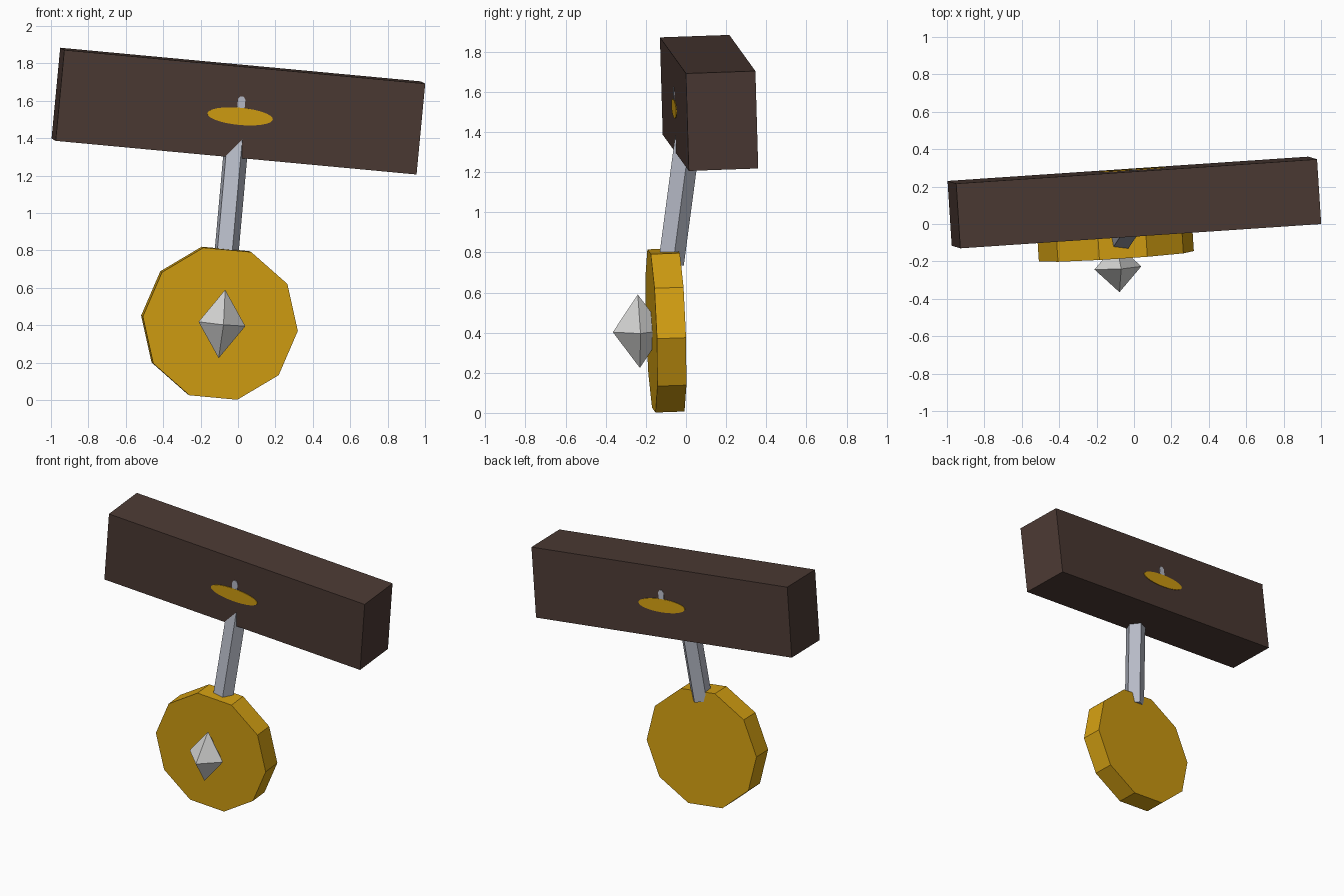
import bpy, bmesh, math
from mathutils import Vector, Matrix

if "Cube" in bpy.data.objects:
    bpy.data.objects.remove(bpy.data.objects["Cube"])

# Shared tilted frame of the model: length, depth and height directions
EX = Vector((1.93, 0.13, -0.18)).normalized()
EY = Vector((-0.02, 0.345, 0.012))
EY = (EY - EY.dot(EX) * EX).normalized()
EZ = EX.cross(EY)
TILT = Matrix((EX, EY, EZ)).transposed().to_4x4()


def material(name, rgb):
    m = bpy.data.materials.new(name)
    m.diffuse_color = (*rgb, 1)
    m.use_nodes = True
    m.node_tree.nodes["Principled BSDF"].inputs["Base Color"].default_value = m.diffuse_color
    return m


BROWN = material("dark_brown", (0.072, 0.042, 0.034))
GOLD = material("gold", (0.65, 0.345, 0.006))
STEEL = material("steel", (0.479, 0.503, 0.578))
GEM = material("pale_grey", (0.68, 0.68, 0.67))


def finish(name, bm, mat, matrix):
    bmesh.ops.recalc_face_normals(bm, faces=bm.faces)
    mesh = bpy.data.meshes.new(name)
    bm.to_mesh(mesh)
    bm.free()
    mesh.transform(matrix)
    mesh.materials.append(mat)
    obj = bpy.data.objects.new(name, mesh)
    bpy.context.collection.objects.link(obj)
    return obj


def place(center):
    return Matrix.Translation(center) @ TILT


def prism(name, points, depth, mat, matrix):
    """Extrude a local x/z outline along local y."""
    bm = bmesh.new()
    rings = [[bm.verts.new((x, y, z)) for x, z in points]
             for y in (-depth / 2, depth / 2)]
    n = len(points)
    for ring in rings:
        bm.faces.new(ring)
    for i in range(n):
        j = (i + 1) % n
        bm.faces.new((rings[0][i], rings[0][j], rings[1][j], rings[1][i]))
    return finish(name, bm, mat, matrix)


def ellipse(n, rx, rz):
    return [(rx * math.cos(math.tau * i / n), rz * math.sin(math.tau * i / n))
            for i in range(n)]


# Head block
head = Vector((0.002, 0.115, 1.545))
prism("head_block", [(-0.971, -0.244), (0.971, -0.244), (0.971, 0.244), (-0.971, 0.244)],
      0.347, BROWN, place(head))

# Oval inlay and small pin, showing flush on the front and back faces
prism("oval_inlay", ellipse(32, 0.176, 0.046), 0.355, GOLD, place(head - 0.022 * EZ))
prism("inlay_pin", [(-0.02, 0.0), (0.02, 0.0), (0.02, 0.07), (0.009, 0.085),
                    (-0.009, 0.085), (-0.02, 0.07)], 0.353, STEEL, place(head))

# Ten-sided disc
prism("pommel_disc", ellipse(10, 0.417, 0.417), 0.145, GOLD,
      place(Vector((-0.099, -0.10, 0.411))))

# Five-sided handle rod, leaning back and to the right
axis = Vector((0.09, 0.133, 1))
base = Vector((-0.063, -0.071, 0.8))
bm = bmesh.new()
rings = []
for z in (0.745, 1.5):
    c = base + axis * (z - 0.8)
    ring = []
    for i in range(5):
        a = math.radians(83 + 72 * i)
        x, y = 0.068 * math.cos(a), 0.068 * math.sin(a)
        ring.append(bm.verts.new(c + Vector((x, y, -0.09 * x - 0.133 * y))))
    rings.append(ring)
    bm.faces.new(ring)
for i in range(5):
    j = (i + 1) % 5
    bm.faces.new((rings[0][i], rings[0][j], rings[1][j], rings[1][i]))
finish("handle_rod", bm, STEEL, Matrix())

# Octahedral gem set in the front of the disc
bm = bmesh.new()
rx, ry, rz = 0.126, 0.13, 0.184
top, bottom = bm.verts.new((0, 0, rz)), bm.verts.new((0, 0, -rz))
belt = [bm.verts.new(p) for p in ((rx, 0, 0), (0, ry, 0), (-rx, 0, 0), (0, -ry, 0))]
for i in range(4):
    for tip in (top, bottom):
        bm.faces.new((belt[i], belt[(i + 1) % 4], tip))
finish("gem", bm, GEM, place(Vector((-0.086, -0.235, 0.407))))
